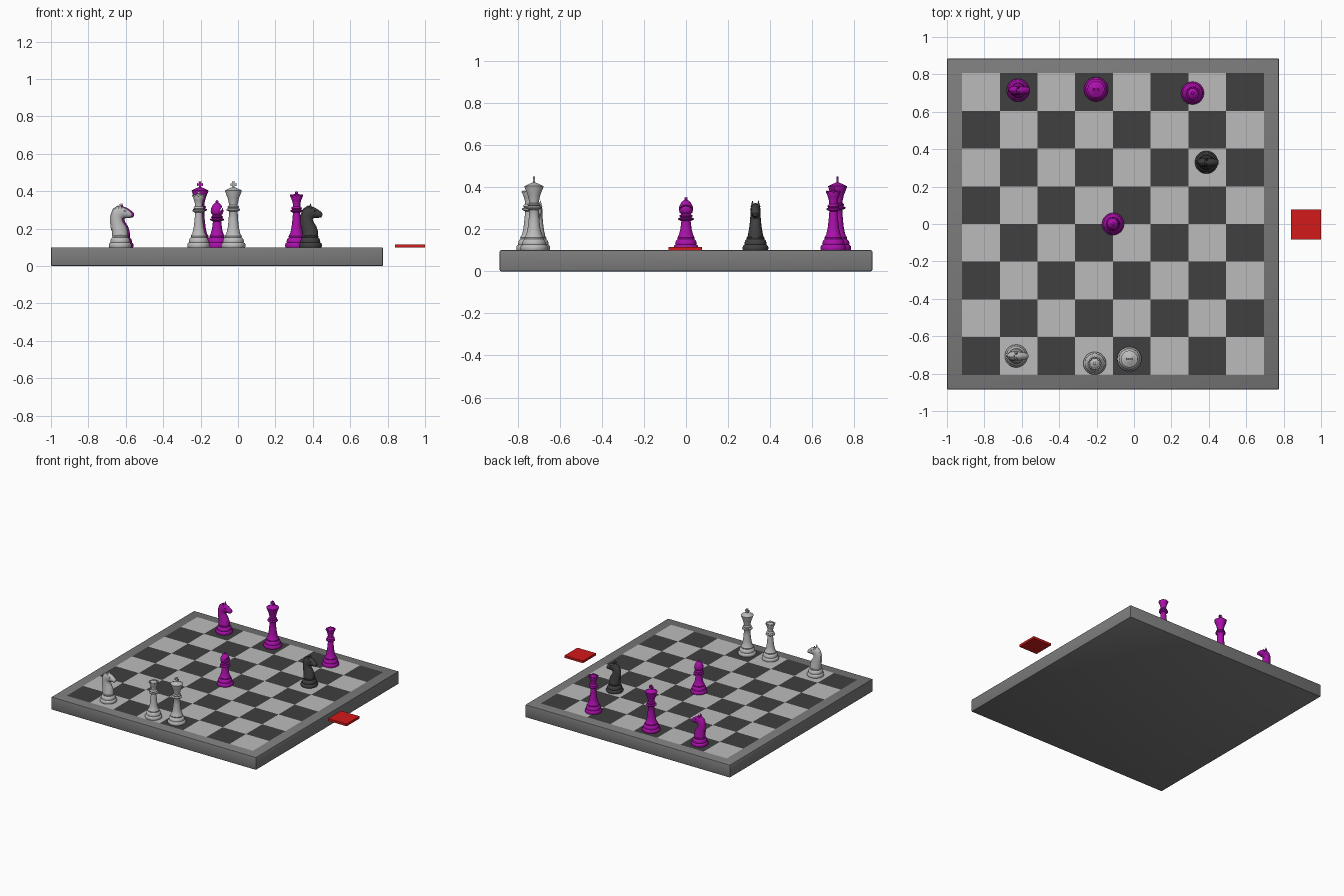
import bpy, bmesh
from math import sin, cos, pi, radians
from mathutils import Vector, Matrix

if "Cube" in bpy.data.objects:
    bpy.data.objects.remove(bpy.data.objects["Cube"])

TOP = 0.1          # board surface height
BX = -0.1125       # board centre in x


def material(name, rgb):
    m = bpy.data.materials.new(name)
    m.diffuse_color = (*rgb, 1)
    m.use_nodes = True
    m.node_tree.nodes["Principled BSDF"].inputs["Base Color"].default_value = m.diffuse_color
    return m


LIGHT = material("light_grey", (0.5, 0.5, 0.5))
DARK = material("dark_grey", (0.05, 0.05, 0.05))
FRAME = material("mid_grey", (0.2, 0.2, 0.2))
PURPLE = material("purple", (0.4, 0.005, 0.4))
RED = material("red", (0.65, 0.01, 0.01))


def make(name, bm, mats, loc=(0, 0, 0), smooth=True):
    bmesh.ops.recalc_face_normals(bm, faces=bm.faces)
    me = bpy.data.meshes.new(name)
    bm.to_mesh(me)
    bm.free()
    for m in mats:
        me.materials.append(m)
    ob = bpy.data.objects.new(name, me)
    ob.location = loc
    bpy.context.collection.objects.link(ob)
    if smooth:
        bpy.ops.object.select_all(action='DESELECT')
        ob.select_set(True)
        bpy.context.view_layer.objects.active = ob
        bpy.ops.object.shade_smooth_by_angle(angle=radians(40))
    return ob


def box(bm, size, centre=(0, 0, 0)):
    mat = Matrix.Translation(centre) @ Matrix.Diagonal((*size, 1))
    bmesh.ops.create_cube(bm, size=1, matrix=mat)


def ball(bm, r, centre):
    bmesh.ops.create_uvsphere(bm, u_segments=16, v_segments=10, radius=r,
                              matrix=Matrix.Translation(centre))


def loft(bm, rings):
    """Skin a stack of closed rings and cap both ends."""
    vs = [[bm.verts.new(p) for p in ring] for ring in rings]
    for a, b in zip(vs, vs[1:]):
        for i in range(len(a)):
            j = (i + 1) % len(a)
            bm.faces.new((a[i], a[j], b[j], b[i]))
    bm.faces.new(vs[0])
    bm.faces.new(vs[-1])


def lathe(bm, profile, n=36):
    loft(bm, [[(r * cos(2 * pi * i / n), r * sin(2 * pi * i / n), z) for i in range(n)]
              for r, z in profile])


def loft_pairs(bm, sections, n=20):
    """Elliptical sections given by a back point, a front point (x, z) and half width."""
    rings = []
    for bx, bz, fx, fz, w in sections:
        c, h = Vector(((bx + fx) / 2, 0, (bz + fz) / 2)), Vector(((fx - bx) / 2, 0, (fz - bz) / 2))
        rings.append([c + h * cos(2 * pi * i / n) + Vector((0, w * sin(2 * pi * i / n), 0))
                      for i in range(n)])
    loft(bm, rings)


def foot(r):
    """Stepped turned base shared by all pieces."""
    return [(r * a, z) for a, z in [(0.97, 0), (1, 0.006), (1, 0.014), (0.95, 0.022), (0.85, 0.026),
            (0.87, 0.034), (0.8, 0.046), (0.68, 0.053), (0.7, 0.06)]]


def collar(r, z):
    return [(r * 0.65, z - 0.006), (r, z), (r, z + 0.006), (r * 0.72, z + 0.011),
            (r * 0.85, z + 0.016), (r * 0.82, z + 0.021), (r * 0.6, z + 0.027)]


def king(name, mat, x, y):
    bm = bmesh.new()
    lathe(bm, foot(0.065) + [(0.037, 0.074), (0.03, 0.105), (0.025, 0.15), (0.023, 0.19)]
          + collar(0.037, 0.198)
          + [(0.025, 0.24), (0.03, 0.262), (0.044, 0.298), (0.045, 0.304), (0.034, 0.309),
             (0.02, 0.316), (0.008, 0.321)])
    # flared cross
    pts = []
    for k in range(4):
        rot = Matrix.Rotation(k * pi / 2, 2)
        pts += [rot @ Vector(p) for p in [(0.004, -0.004), (0.016, -0.008), (0.016, 0.008)]]
    f = bm.faces.new([bm.verts.new((p.x, -0.005, p.y + 0.335)) for p in pts])
    ext = bmesh.ops.extrude_face_region(bm, geom=[f], use_keep_orig=True)
    bmesh.ops.translate(bm, vec=(0, 0.01, 0),
                        verts=[v for v in ext['geom'] if isinstance(v, bmesh.types.BMVert)])
    return make(name, bm, [mat], (x, y, TOP))


def queen(name, mat, x, y):
    bm = bmesh.new()
    lathe(bm, foot(0.061) + [(0.034, 0.074), (0.027, 0.105), (0.022, 0.15), (0.019, 0.185)]
          + collar(0.033, 0.192)
          + [(0.02, 0.232), (0.025, 0.252), (0.034, 0.274), (0.033, 0.279), (0.027, 0.275),
             (0.024, 0.276), (0.015, 0.284), (0.006, 0.287)])
    for k in range(8):      # coronet points
        ball(bm, 0.006, (0.03 * cos(k * pi / 4), 0.03 * sin(k * pi / 4), 0.277))
    ball(bm, 0.008, (0, 0, 0.291))
    return make(name, bm, [mat], (x, y, TOP))


def bishop(name, mat, x, y):
    bm = bmesh.new()
    lathe(bm, foot(0.059) + [(0.034, 0.072), (0.028, 0.095), (0.024, 0.12), (0.022, 0.138)]
          + collar(0.037, 0.145)
          + [(0.03, 0.178), (0.034, 0.192), (0.032, 0.207), (0.024, 0.224), (0.014, 0.235),
             (0.006, 0.24)])
    ob = make(name, bm, [mat], (x, y, TOP))
    # slanted slit in the mitre
    cut = bmesh.new()
    box(cut, (0.05, 0.1, 0.006))
    cutter = make("slit_cutter", cut, [], (x + 0.033, y, TOP + 0.217), False)
    cutter.rotation_euler = (0, radians(-50), 0)
    cutter.hide_render = True
    mod = ob.modifiers.new("slit", 'BOOLEAN')
    mod.operation, mod.object, mod.solver = 'DIFFERENCE', cutter, 'EXACT'
    bpy.context.view_layer.objects.active = ob
    bpy.ops.object.modifier_apply(modifier="slit")
    bpy.data.objects.remove(cutter)
    # finial
    bm = bmesh.new()
    ball(bm, 0.008, (0, 0, 0.244))
    make(name + "_finial", bm, [mat], (x, y, TOP))


def knight(name, mat, x, y):
    bm = bmesh.new()
    lathe(bm, foot(0.061) + [(0.036, 0.066)])
    # neck and head, from chest to muzzle
    horse = [(-0.042, 0.055, 0.042, 0.055, 0.040), (-0.045, 0.09, 0.041, 0.085, 0.033),
             (-0.050, 0.13, 0.032, 0.112, 0.028), (-0.049, 0.17, 0.016, 0.137, 0.025),
             (-0.037, 0.203, 0.012, 0.151, 0.024), (-0.010, 0.222, 0.019, 0.156, 0.024),
             (0.018, 0.215, 0.031, 0.157, 0.022), (0.044, 0.200, 0.046, 0.158, 0.018),
             (0.060, 0.187, 0.057, 0.159, 0.016), (0.065, 0.178, 0.062, 0.165, 0.011)]
    loft_pairs(bm, horse)
    # mane ridge along the back of the neck
    loft_pairs(bm, [(b * 1.08, z * 1.012, b * 0.7, z * 0.98, 0.007)
                    for b, z, *_ in horse[1:6]], 10)
    for s in (-1, 1):       # ears and eyes
        bmesh.ops.create_cone(bm, segments=10, radius1=0.010, radius2=0.001, depth=0.03,
                              cap_ends=True,
                              matrix=Matrix.Translation((0.0, s * 0.014, 0.22)))
        ball(bm, 0.005, (0.024, s * 0.02, 0.195))
    return make(name, bm, [mat], (x, y, TOP))


# board slab
bm = bmesh.new()
box(bm, (1.775, 1.77, TOP), (BX, 0, TOP / 2))
bmesh.ops.bevel(bm, geom=bm.edges[:], offset=0.006, segments=2, profile=0.5, affect='EDGES')
make("board", bm, [FRAME])

# chequered playing field
bm = bmesh.new()
bmesh.ops.create_grid(bm, x_segments=8, y_segments=8, size=0.807)
for f in bm.faces:
    c = f.calc_center_median()
    i, j = int((c.x + 0.807) / 0.20175), int((c.y + 0.807) / 0.20175)
    f.material_index = (i + j + 1) % 2
make("squares", bm, [LIGHT, DARK], (BX, 0, TOP + 0.0008), False)

# pieces
knight("purple_knight", PURPLE, -0.62, 0.715)
king("purple_king", PURPLE, -0.203, 0.72)
queen("purple_queen", PURPLE, 0.313, 0.70)
bishop("purple_bishop", PURPLE, -0.112, 0)
knight("dark_knight", DARK, 0.387, 0.33)
knight("light_knight", LIGHT, -0.63, -0.706)
queen("light_queen", LIGHT, -0.21, -0.745)
king("light_king", LIGHT, -0.025, -0.722)

# red marker tile beside the board
bm = bmesh.new()
box(bm, (0.16, 0.16, 0.018), (0.92, -0.003, 0.107))
make("red_tile", bm, [RED], smooth=False)
